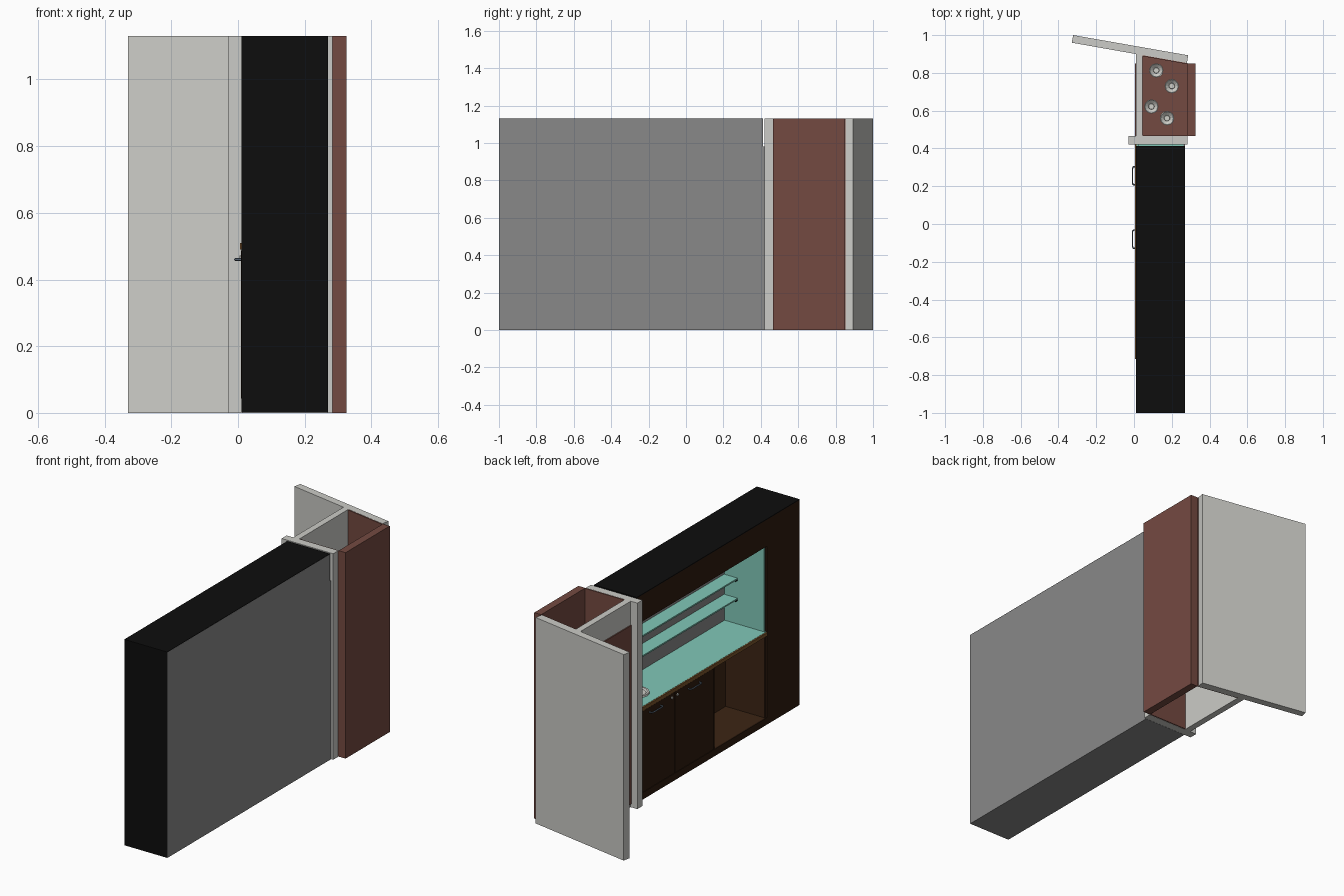
import bpy, bmesh, math
from mathutils import Vector

if "Cube" in bpy.data.objects:
    bpy.data.objects.remove(bpy.data.objects["Cube"])

H = 1.13  # overall height


def mat(name, rgb):
    m = bpy.data.materials.new(name)
    m.diffuse_color = (*rgb, 1)
    m.use_nodes = True
    m.node_tree.nodes["Principled BSDF"].inputs["Base Color"].default_value = m.diffuse_color
    return m


WALL = mat("wall_grey", (0.60, 0.60, 0.57))
RED = mat("red_brown", (0.175, 0.068, 0.053))
BACK = mat("back_grey", (0.25, 0.25, 0.25))
BLACK = mat("black", (0.004, 0.004, 0.004))
DARK = mat("dark_wood", (0.026, 0.010, 0.004))
INNER = mat("inner_wood", (0.045, 0.018, 0.007))
TEAL = mat("teal", (0.22, 0.58, 0.48))
EDGE = mat("edge_wood", (0.20, 0.09, 0.025))
STEEL = mat("steel", (0.10, 0.13, 0.17))
CHINA = mat("china", (0.62, 0.62, 0.58))


def finish(bm, name, m):
    bmesh.ops.recalc_face_normals(bm, faces=bm.faces)
    me = bpy.data.meshes.new(name)
    bm.to_mesh(me)
    bm.free()
    me.materials.append(m)
    ob = bpy.data.objects.new(name, me)
    bpy.context.collection.objects.link(ob)
    return ob


def prism(name, pts, z0, z1, m):
    """Extrude a plan outline upwards."""
    bm = bmesh.new()
    f = bm.faces.new([bm.verts.new((x, y, z0)) for x, y in pts])
    up = bmesh.ops.extrude_face_region(bm, geom=[f])
    vs = [v for v in up["geom"] if isinstance(v, bmesh.types.BMVert)]
    bmesh.ops.translate(bm, verts=vs, vec=(0, 0, z1 - z0))
    return finish(bm, name, m)


def box(name, x0, x1, y0, y1, z0, z1, m):
    return prism(name, [(x0, y0), (x1, y0), (x1, y1), (x0, y1)], z0, z1, m)


def lathe(name, prof, loc, m, n=12):
    """Spin an (r, z) profile around a vertical axis."""
    bm = bmesh.new()
    vs = [bm.verts.new((r, 0, z)) for r, z in prof]
    es = [bm.edges.new(p) for p in zip(vs, vs[1:])]
    bmesh.ops.spin(bm, geom=vs + es, cent=(0, 0, 0), axis=(0, 0, 1),
                   angle=2 * math.pi, steps=n)
    bmesh.ops.remove_doubles(bm, verts=bm.verts, dist=1e-5)
    ob = finish(bm, name, m)
    ob.location = loc
    return ob


# --- bar cabinet carcass (opens towards -x) ---
N0, N1 = -0.715, 0.412       # niche ends along y
Z0, Z1 = 0.51, 0.98          # niche heights
box("top_beam", 0.018, 0.27, -1, N1, Z1, H, BLACK)
box("end_block", 0.018, 0.264, -1, N0, 0.004, Z1, BLACK)
box("back_panel", 0.262, 0.2705, -0.999, 0.42, 0, Z1, BACK)
box("back_panel_upper", 0.268, 0.2705, -0.999, N1, Z1, H - 0.002, BACK)
box("end_face", 0.01, 0.27, -1.0, -0.996, 0.002, H, BLACK)
box("bottom_panel", 0.012, 0.27, -0.999, 0.42, 0, 0.008, BACK)
box("top_edge", 0.01, 0.02, -1, N1, H - 0.004, H, BLACK)

# dark wood face frame
box("frame_top", 0.01, 0.02, -0.998, N1, Z1, H - 0.004, DARK)
box("frame_side", 0.01, 0.02, -0.998, N0, 0.002, Z1, DARK)
box("frame_plinth", 0.01, 0.02, N0, 0.42, 0.002, 0.04, DARK)

# niche: teal liners, counter and shelves
box("niche_side_right", 0.022, 0.262, N0, N0 + 0.006, Z0, Z1, TEAL)
box("niche_side_left", 0.022, 0.262, N1, 0.42, Z0, Z1, TEAL)
box("counter", 0.014, 0.262, N0, 0.42, 0.49, Z0, TEAL)
box("counter_edge", 0.006, 0.0145, N0, 0.42, 0.49, Z0 - 0.001, EDGE)
for i, z in enumerate((0.65, 0.76)):
    box(f"glass_shelf_{i}", 0.18, 0.264, N0 + 0.01, N1, z - 0.004, z + 0.004, TEAL)
    box(f"shelf_bracket_{i}", 0.185, 0.20, N0 + 0.005, N0 + 0.02, z - 0.014, z - 0.004, BLACK)

# open lower compartment
box("compartment_floor", 0.018, 0.262, N0, -0.26, 0.03, 0.04, INNER)
box("compartment_side_right", 0.018, 0.262, N0, N0 + 0.008, 0.04, 0.49, INNER)
box("compartment_side_left", 0.014, 0.262, -0.268, -0.256, 0.04, 0.49, DARK)
box("compartment_back", 0.254, 0.263, N0, -0.26, 0.04, 0.49, INNER)
box("compartment_ceiling", 0.018, 0.262, N0, -0.26, 0.484, 0.49, INNER)

# doors, bow handles and knobs
box("door_recess", 0.014, 0.022, -0.26, 0.42, 0.04, 0.49, BLACK)
for i, (y0, y1, hy) in enumerate(((-0.257, 0.083, -0.08), (0.089, 0.417, 0.255))):
    box(f"door_{i}", 0.009, 0.02, y0, y1, 0.043, 0.487, DARK)
    cu = bpy.data.curves.new(f"handle_{i}", "CURVE")
    cu.dimensions = "3D"
    cu.bevel_depth = 0.004
    cu.bevel_resolution = 2
    path = [(0.01, -.048), (-0.003, -.048), (-0.008, -.040),
            (-0.008, .040), (-0.003, .048), (0.01, .048)]
    sp = cu.splines.new("POLY")
    sp.points.add(len(path) - 1)
    for p, (x, y) in zip(sp.points, path):
        p.co = (x, hy + y, 0.46, 1)
    cu.materials.append(STEEL)
    ob = bpy.data.objects.new(f"handle_{i}", cu)
    bpy.context.collection.objects.link(ob)
for i, y in enumerate((0.062, 0.11)):
    k = lathe(f"lock_{i}", [(0, 0), (0.007, 0), (0.007, 0.006), (0, 0.006)],
              (0.01, y, 0.465), CHINA, 10)
    k.rotation_euler = (0, -math.pi / 2, 0)

# small round basin on the counter
lathe("basin", [(0, 0.002), (0.045, 0.002), (0.052, 0.008), (0.062, 0.008), (0.064, 0)],
      (0.13, 0.24, Z0), CHINA, 20)

# --- grey partition walls ---
box("cross_wall", -0.03, 0.283, 0.421, 0.465, 0, H, WALL)
box("long_wall", 0.01, 0.045, 0.465, 0.90, 0, H, WALL)
prism("angled_wall", [(-0.33, 0.96), (0.28, 0.852), (0.287, 0.893), (-0.322, 1.0)], 0, H, WALL)
box("long_wall_door", 0.004, 0.011, 0.467, 0.85, 0.02, 1.0, RED)

# --- red-brown cupboard between the walls ---
box("cupboard_door", 0.284, 0.326, 0.467, 0.85, 0, H, RED)
box("cupboard_lining_near", 0.045, 0.284, 0.464, 0.470, 0.001, H - 0.001, RED)
prism("cupboard_lining_far", [(0.045, 0.888), (0.284, 0.846), (0.284, 0.853), (0.045, 0.895)],
      0.001, H - 0.001, RED)
for i, z in enumerate((0.38, 0.75)):
    prism(f"cupboard_shelf_{i}", [(0.045, 0.467), (0.285, 0.467), (0.285, 0.85), (0.045, 0.892)],
          z - 0.02, z, RED)

# dishes on the upper cupboard shelf
for i, (x, y) in enumerate(((0.118, 0.813), (0.20, 0.73), (0.092, 0.622), (0.175, 0.56))):
    lathe(f"dish_{i}", [(0, 0), (0.02, 0), (0.038, 0.022), (0.034, 0.022),
                        (0.016, 0.006), (0.014, 0.012), (0, 0.012)],
          (x, y, 0.75), CHINA, 12)
